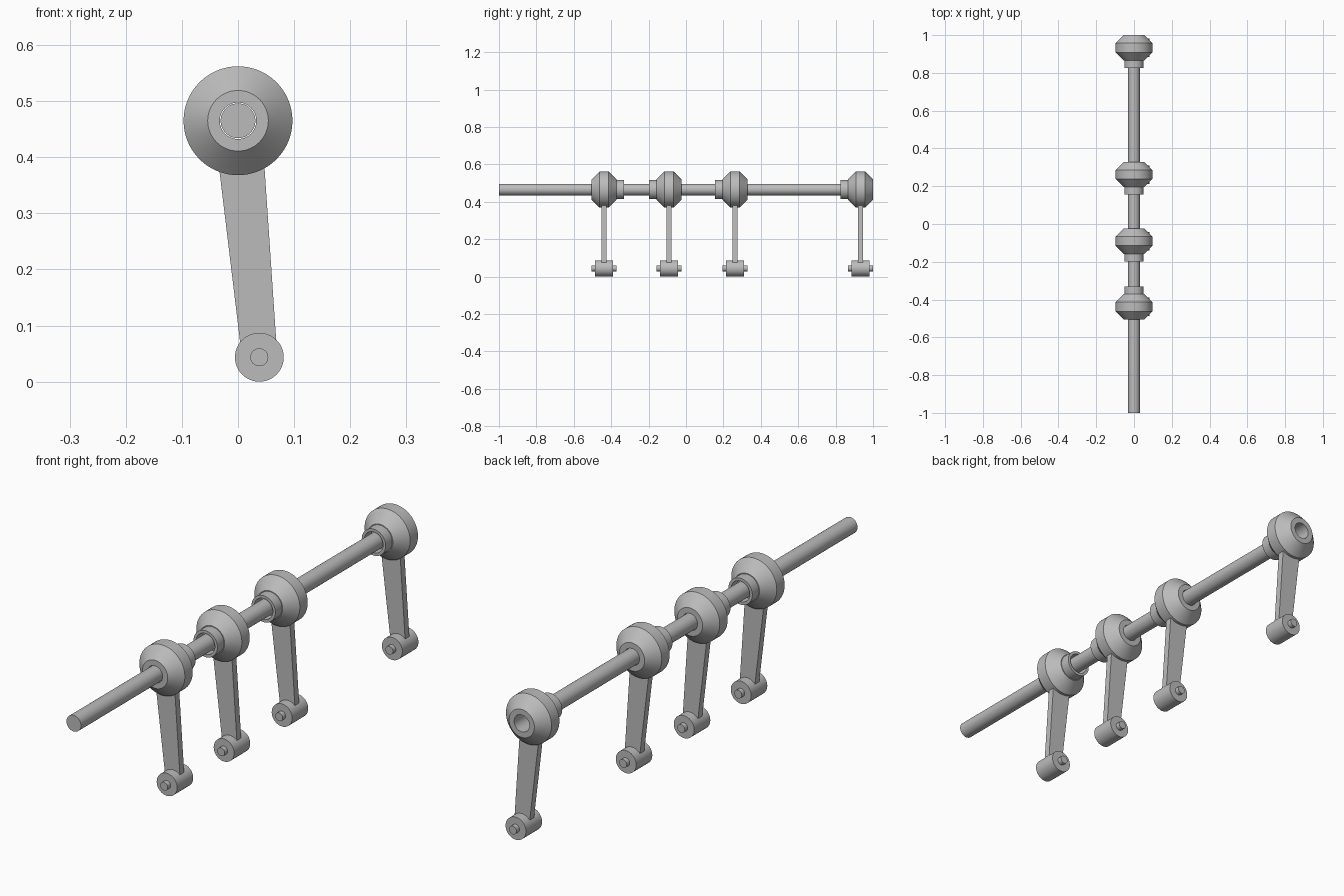
import bpy, bmesh, math
from mathutils import Vector

cube = bpy.data.objects.get("Cube")
if cube:
    bpy.data.objects.remove(cube, do_unlink=True)

steel = bpy.data.materials.new("grey steel")
steel.use_nodes = True
GREY = (0.5, 0.5, 0.5, 1)
steel.diffuse_color = GREY
steel.node_tree.nodes["Principled BSDF"].inputs["Base Color"].default_value = GREY

AXIS_Z = 0.465
FOOT = (0.038, 0.0435)


def finish(name, bm, y=0.0):
    bmesh.ops.recalc_face_normals(bm, faces=bm.faces)
    mesh = bpy.data.meshes.new(name)
    bm.to_mesh(mesh)
    bm.free()
    mesh.materials.append(steel)
    ob = bpy.data.objects.new(name, mesh)
    bpy.context.collection.objects.link(ob)
    ob.location.y = y
    bpy.ops.object.select_all(action='DESELECT')
    ob.select_set(True)
    bpy.context.view_layer.objects.active = ob
    bpy.ops.object.shade_smooth_by_angle(angle=math.radians(30))
    return ob


def lathe(name, profile, x, z, y=0.0, sides=48, closed=False):
    """Revolve (radius, y) points about an axis parallel to y."""
    bm = bmesh.new()
    rings = []
    for r, py in profile:
        angles = [math.tau * i / sides for i in range(sides)]
        rings.append([bm.verts.new((x + r * math.cos(a), py, z + r * math.sin(a)))
                      for a in angles])
    pairs = list(zip(rings, rings[1:]))
    if closed:
        pairs.append((rings[-1], rings[0]))
    else:
        bm.faces.new(rings[0])
        bm.faces.new(rings[-1])
    for a, b in pairs:
        for i in range(sides):
            j = (i + 1) % sides
            bm.faces.new((a[i], a[j], b[j], b[i]))
    return finish(name, bm, y)


def plate(name, outline, thickness, y):
    """Extrude an x-z outline symmetrically along y."""
    bm = bmesh.new()
    face = bm.faces.new([bm.verts.new((x, -thickness / 2, z)) for x, z in outline])
    out = bmesh.ops.extrude_face_region(bm, geom=[face])
    moved = [v for v in out["geom"] if isinstance(v, bmesh.types.BMVert)]
    bmesh.ops.translate(bm, verts=moved, vec=Vector((0, thickness, 0)))
    return finish(name, bm, y)


# Long round shaft, stopping inside the rearmost hub
lathe("shaft", [(0.031, -1), (0.031, 0.88)], 0, AXIS_Z)

# Levers: hub position along the shaft and the side the collar is on
for n, (y, side) in enumerate([(-0.438, 1), (-0.091, -1), (0.262, -1), (0.933, -1)], 1):
    # Double-cone hub with a through bore and a wider-bored collar
    hub = [(0.054, -0.067), (0.097, -0.024), (0.097, 0.024), (0.054, 0.067),
           (0.0325, 0.067), (0.0325, -0.067)]
    lathe(f"hub_{n}", hub, 0, AXIS_Z, y, 64, True)
    collar = [(0.051, side * 0.055), (0.051, side * 0.107),
              (0.040, side * 0.107), (0.040, side * 0.055)]
    lathe(f"collar_{n}", collar, 0, AXIS_Z, y, 48, True)
    # Tapered flat arm
    plate(f"arm_{n}", [(-0.036, 0.40), (0.046, 0.40), (0.069, 0.06), (0.005, 0.06)],
          0.026, y)
    # Foot roller with its pin
    lathe(f"foot_{n}", [(0.0435, -0.049), (0.0435, 0.049)], *FOOT, y)
    lathe(f"foot_pin_{n}", [(0.016, -0.067), (0.016, 0.067)], *FOOT, y, 24)
